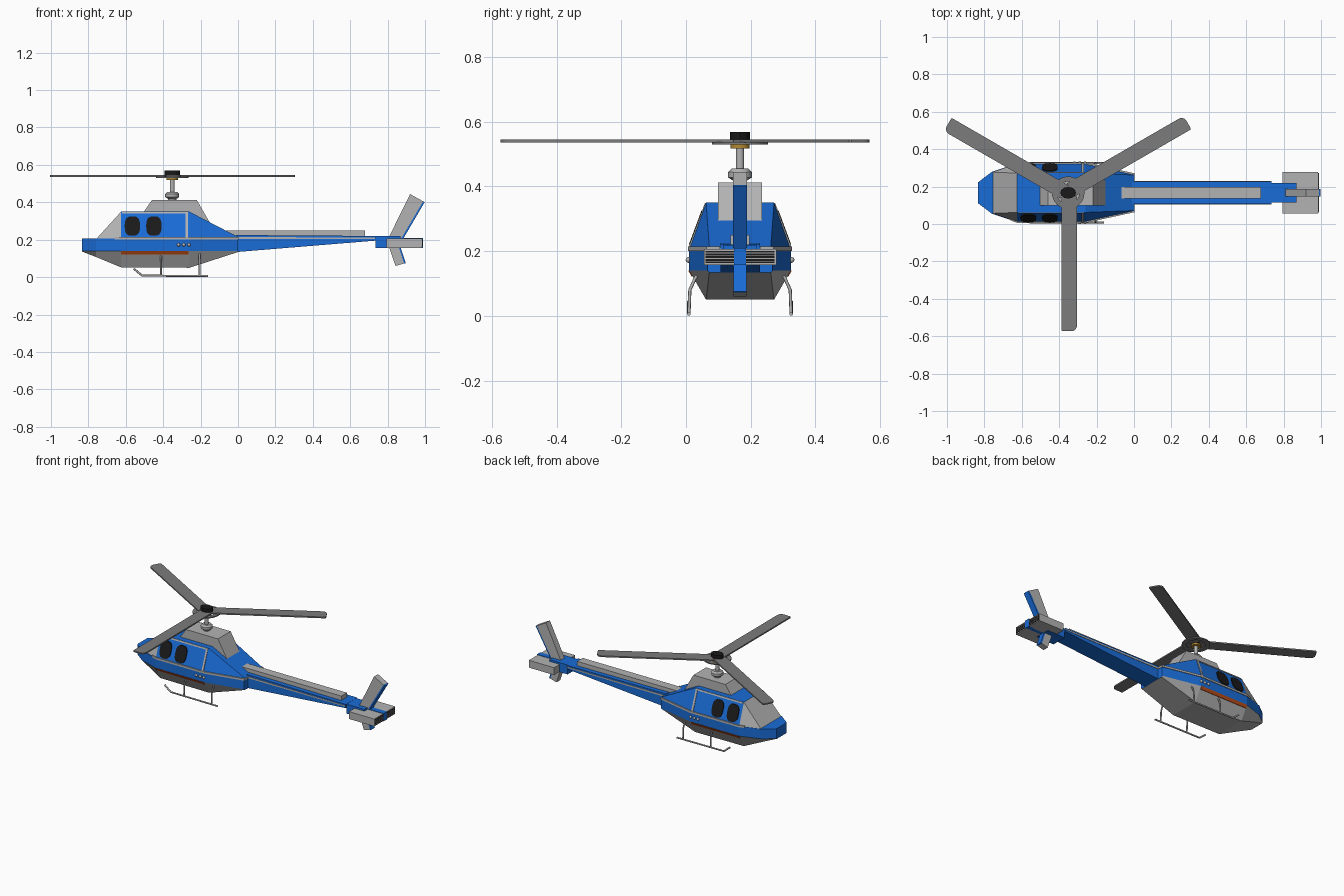
import bpy, bmesh, math
from mathutils import Vector, Matrix

if "Cube" in bpy.data.objects:
    bpy.data.objects.remove(bpy.data.objects["Cube"])

Y0 = 0.167                     # centre line of the body
RX = -0.352                    # rotor axis


def material(name, rgb):
    m = bpy.data.materials.new(name)
    m.diffuse_color = (*rgb, 1)
    m.use_nodes = True
    m.node_tree.nodes["Principled BSDF"].inputs["Base Color"].default_value = m.diffuse_color
    return m


BLUE = material("blue", (0.01, 0.15, 0.68))
GREY = material("light_grey", (0.45, 0.45, 0.45))
DARK = material("blade_grey", (0.2, 0.2, 0.2))
BLACK = material("black", (0.01, 0.01, 0.01))
ORANGE = material("orange", (0.55, 0.08, 0.01))
GOLD = material("gold", (0.45, 0.25, 0.03))


def finish(name, bm, *mats):
    bmesh.ops.recalc_face_normals(bm, faces=bm.faces)
    me = bpy.data.meshes.new(name)
    bm.to_mesh(me)
    bm.free()
    for m in mats:
        me.materials.append(m)
    ob = bpy.data.objects.new(name, me)
    bpy.context.collection.objects.link(ob)
    return ob


def loft(name, rings, *mats, pick=None):
    """Skin equal-length closed rings of points and cap both ends."""
    bm = bmesh.new()
    vs = [[bm.verts.new(p) for p in r] for r in rings]
    n = len(rings[0])
    for i in range(len(vs) - 1):
        for j in range(n):
            k = (j + 1) % n
            f = bm.faces.new((vs[i][j], vs[i][k], vs[i + 1][k], vs[i + 1][j]))
            f.material_index = pick(i, j) if pick else 0
    bm.faces.new(vs[0])
    bm.faces.new(vs[-1])
    return finish(name, bm, *mats)


def prism(name, xz, half, mat, yc=Y0):
    """Side profile extruded across the body."""
    return loft(name, [[(x, yc + s * half, z) for x, z in xz] for s in (-1, 1)], mat)


def plate(name, xy, z0, z1, mat):
    return loft(name, [[(x, y, z) for x, y in xy] for z in (z0, z1)], mat)


def box(name, x0, x1, y0, y1, z0, z1, mat):
    return plate(name, [(x0, y0), (x1, y0), (x1, y1), (x0, y1)], z0, z1, mat)


def side_panel(name, xz, side, mat, z_ref=0.21, slope=-0.371, lift=0.005):
    """Thin panel lying on the sloping flank of the body."""
    rings = [[(x, Y0 + side * (0.157 + slope * (z - z_ref) + d), z) for x, z in xz]
             for d in (-0.004, lift)]
    return loft(name, rings, mat)


def turned(name, profile, mat, n=24, sx=1, sy=1):
    """Stack of (radius, z) circles about the rotor axis."""
    rings = [[(RX + sx * r * math.cos(2 * math.pi * k / n),
               Y0 + sy * r * math.sin(2 * math.pi * k / n), z) for k in range(n)]
             for r, z in profile]
    ob = loft(name, rings, mat)
    ob.data.shade_smooth()
    ob.data.set_sharp_from_angle(angle=math.radians(35))
    return ob


def tube(name, pts, r, mat):
    cu = bpy.data.curves.new(name, 'CURVE')
    cu.dimensions = '3D'
    cu.bevel_depth, cu.bevel_resolution, cu.use_fill_caps = r, 2, True
    sp = cu.splines.new('POLY')
    sp.points.add(len(pts) - 1)
    for p, c in zip(sp.points, pts):
        p.co = (*c, 1)
    cu.materials.append(mat)
    bpy.context.collection.objects.link(bpy.data.objects.new(name, cu))


# Lower hull: belly edge, waist bottom, waist top (x, waist half, belly z, belly half)
stations = [(-0.835, 0.055, 0.137, 0.050), (-0.76, 0.112, 0.108, 0.072),
            (-0.625, 0.157, 0.052, 0.105), (-0.26, 0.157, 0.050, 0.105),
            (0.0, 0.100, 0.134, 0.095)]
rings = []
for x, w, zb, b in stations:
    half = [(b, zb), (w, 0.14), (w, 0.207)]
    rings.append([(x, Y0 + h, z) for h, z in half] +
                 [(x, Y0 - h, z) for h, z in reversed(half)])
loft("lower_hull", rings, BLUE, GREY, pick=lambda i, j: int(j in (0, 4, 5)))

# Cabin with sloping windshield and rear deck
cabin = [(-0.755, 0.112, 0.207, 0.110), (-0.625, 0.157, 0.35, 0.105),
         (-0.26, 0.157, 0.35, 0.105), (0.0, 0.100, 0.215, 0.095)]
rings = [[(x, Y0 + w, 0.204), (x, Y0 + t, z), (x, Y0 - t, z), (x, Y0 - w, 0.204)]
         for x, w, z, t in cabin]
loft("cabin", rings, BLUE, GREY, pick=lambda i, j: int(i == 0))

# Waist trim, engine housing
plate("waist_trim", [(-0.66, Y0 - 0.148), (-0.625, Y0 - 0.161), (-0.26, Y0 - 0.161),
                     (0.003, Y0 - 0.104), (0.003, Y0 + 0.104), (-0.26, Y0 + 0.161),
                     (-0.625, Y0 + 0.161), (-0.66, Y0 + 0.148)], 0.201, 0.214, GREY)
prism("engine_housing", [(-0.51, 0.34), (-0.46, 0.412), (-0.22, 0.412),
                         (-0.15, 0.29), (-0.26, 0.33)], 0.068, GREY)

# Flank details on both sides
for side, tag in ((-1, "front"), (1, "back")):
    for i, cx in enumerate((-0.565, -0.45)):
        oval = []
        for k in range(20):
            c, s = math.cos(k * math.pi / 10), math.sin(k * math.pi / 10)
            oval.append((cx + 0.041 * math.copysign(abs(c) ** 0.7, c),
                         0.273 + 0.052 * math.copysign(abs(s) ** 0.7, s)))
        side_panel(f"window_{tag}_{i}", oval, side, BLACK)
    side_panel(f"door_post_{tag}", [(-0.28, 0.21), (-0.267, 0.21), (-0.267, 0.348),
                                    (-0.28, 0.348)], side, GREY, lift=0.003)
    side_panel(f"roof_trim_{tag}", [(-0.62, 0.34), (-0.267, 0.34), (-0.267, 0.349),
                                    (-0.62, 0.349)], side, GREY, lift=0.003)
    side_panel(f"belly_stripe_{tag}", [(-0.625, 0.122), (-0.265, 0.122), (-0.265, 0.14),
                                       (-0.625, 0.14)], side, ORANGE, 0.14, 0.578, 0.003)
    for i, x in enumerate((-0.318, -0.29, -0.262)):
        bm = bmesh.new()
        bmesh.ops.create_uvsphere(bm, u_segments=12, v_segments=8, radius=0.009,
                                  matrix=Matrix.Translation((x, Y0 + side * 0.159, 0.173)))
        finish(f"side_light_{tag}_{i}", bm, GREY).data.shade_smooth()
    # Landing skid
    ys = Y0 + side * 0.158
    tube(f"skid_{tag}", [(-0.558, ys, 0.045), (-0.545, ys, 0.035), (-0.512, ys, 0.008),
                         (-0.16, ys, 0.006)], 0.0055, GREY)
    for i, x in enumerate((-0.412, -0.205)):
        tube(f"skid_strut_{tag}_{i}", [(x, Y0 + side * 0.125, 0.13), (x, Y0 + side * 0.138, 0.118),
                                       (x, Y0 + side * 0.155, 0.08), (x, ys, 0.006)], 0.005, GREY)
    # Stabiliser with louvred rear
    a, b = sorted((Y0 + side * 0.012, Y0 + side * 0.112))
    box(f"stabiliser_{tag}", 0.795, 0.985, a, b, 0.157, 0.207, GREY)
    box(f"louvre_back_{tag}", 0.98, 0.987, a + 0.006, b - 0.006, 0.163, 0.201, BLACK)
    for i in range(4):
        z = 0.168 + i * 0.0085
        box(f"louvre_{tag}_{i}", 0.98, 0.989, a + 0.006, b - 0.006, z, z + 0.002, GREY)

# Tail boom, its trim and spine
prism("tail_boom", [(-0.01, 0.134), (0.735, 0.195), (0.735, 0.22), (-0.01, 0.225)], 0.061, BLUE)
prism("boom_trim", [(0, 0.203), (0.735, 0.205), (0.735, 0.212), (0, 0.214)], 0.0635, GREY)
prism("boom_spine", [(-0.08, 0.25), (0.68, 0.25), (0.68, 0.215), (-0.02, 0.215)], 0.03, GREY)
prism("tail_block", [(0.735, 0.155), (0.87, 0.155), (0.87, 0.219), (0.735, 0.219)], 0.053, BLUE)
box("tail_core", 0.86, 0.99, Y0 - 0.018, Y0 + 0.018, 0.157, 0.21, BLUE)

# Fins with blue trailing edges
prism("upper_fin", [(0.805, 0.21), (0.92, 0.444), (0.99, 0.405), (0.875, 0.21)], 0.021, GREY)
prism("upper_fin_edge", [(0.874, 0.21), (0.988, 0.406), (0.998, 0.401), (0.886, 0.21)], 0.021, BLUE)
prism("lower_fin", [(0.808, 0.16), (0.842, 0.06), (0.888, 0.073), (0.86, 0.16)], 0.02, GREY)
prism("lower_fin_edge", [(0.86, 0.16), (0.888, 0.072), (0.897, 0.075), (0.869, 0.16)], 0.02, BLUE)

# Rotor mast and hub
turned("mast", [(0.0125, 0.40), (0.0125, 0.535)], GREY)
turned("mast_collar", [(0.022, 0.405), (0.022, 0.418), (0.037, 0.428), (0.037, 0.444),
                       (0.026, 0.455)], GREY)
turned("hub_bearing", [(0.03, 0.518), (0.03, 0.53)], GOLD)
turned("hub_cap", [(0.042, 0.538), (0.042, 0.569)], BLACK, n=12, sy=0.74)
ring = []
for k in range(32):
    a = k * math.pi / 16
    ring.append([(RX + r * math.cos(a), Y0 + r * math.sin(a), z)
                 for r, z in ((0.06, 0.53), (0.087, 0.53), (0.087, 0.537), (0.06, 0.537))])
loft("hub_ring", ring + ring[:1], DARK)

# Three blades with one rounded tip corner
corner = [(0.71 + 0.03 * math.cos(t * math.pi / 10), 0.017 + 0.03 * math.sin(t * math.pi / 10))
          for t in range(6)]
outline = [(0.02, -0.035), (0.735, -0.035), (0.74, -0.03)] + corner + [(0.02, 0.047)]
for i in range(3):
    rot = Matrix.Rotation(math.radians(30 + 120 * i), 3, 'Z')
    pts = [rot @ Vector((x, y, 0)) + Vector((RX, Y0, 0)) for x, y in outline]
    plate(f"rotor_blade_{i}", [(p.x, p.y) for p in pts], 0.536, 0.545, DARK)
